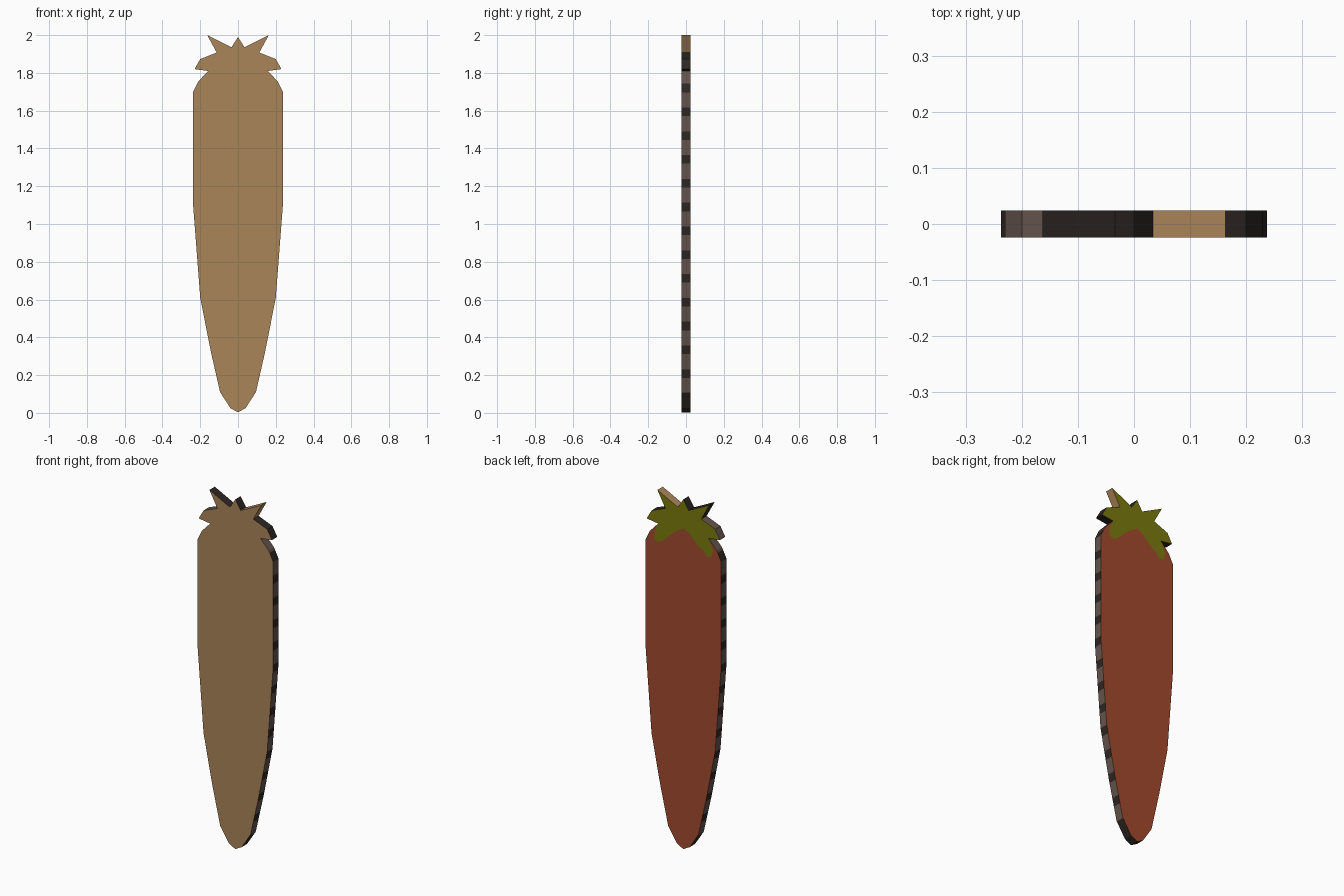
import bpy, bmesh

if "Cube" in bpy.data.objects:
    bpy.data.objects.remove(bpy.data.objects["Cube"])

T = 0.024  # half thickness of the flat cut-out


def material(name, rgb):
    m = bpy.data.materials.new(name)
    lin = [((c / 255 + 0.055) / 1.055) ** 2.4 for c in rgb]
    m.diffuse_color = (*lin, 1)
    m.use_nodes = True
    m.node_tree.nodes["Principled BSDF"].inputs["Base Color"].default_value = m.diffuse_color
    return m


TAN = material("bare_wood", (170, 133, 89))
RED = material("root_red", (163, 73, 46))
GREEN = material("leaf_green", (122, 122, 14))
BROWN = material("edge_brown", (100, 84, 77))
DARK = material("edge_dark", (45, 38, 35))


def finish(name, bm, mats):
    me = bpy.data.meshes.new(name)
    bm.to_mesh(me)
    bm.free()
    for m in mats:
        me.materials.append(m)
    ob = bpy.data.objects.new(name, me)
    bpy.context.collection.objects.link(ob)
    return ob


def plate(name, pts, y, mat):
    """Flat face at depth y; points run counter-clockwise seen from the front."""
    bm = bmesh.new()
    vs = [bm.verts.new((x, y, z)) for x, z in pts]
    bm.faces.new(vs if y < 0 else vs[::-1])
    return finish(name, bm, [mat])


def mirror(pts):
    return [(-x, z) for x, z in reversed(pts)]


# Right half outlines, bottom to top
tip = (0, 0.003)
root = [(0.04, 0.025), (0.095, 0.11), (0.145, 0.33), (0.2, 0.61),
        (0.237, 1.09), (0.237, 1.70), (0.21, 1.755), (0.158, 1.81)]
leaf = [(0.23, 1.82), (0.2, 1.873), (0.113, 1.908), (0.163, 2.0), (0.034, 1.936)]
peak = (0, 1.99)
outline = [tip] + root + leaf + [peak] + mirror(leaf) + mirror(root)

# Painted border between leaves and root on the back, notch to notch
border = [(0.18, 1.765), (0.183, 1.72), (0.16, 1.705), (0.132, 1.717),
          (0.09, 1.757), (0.05, 1.794), (0, 1.824), (-0.04, 1.805),
          (-0.083, 1.758), (-0.126, 1.734), (-0.143, 1.703),
          (-0.176, 1.71), (-0.187, 1.75)]
notch_l = (-root[-1][0], root[-1][1])

# Front and back faces
plate("front_face", outline, -T, TAN)
plate("back_root", [tip] + root + border + mirror(root), T, RED)
plate("back_leaves", leaf + [peak] + mirror(leaf) + [notch_l] + border[::-1] + [root[-1]], T, GREEN)

# Rim, cut into bark bands by height
bm = bmesh.new()
front = [bm.verts.new((x, -T, z)) for x, z in outline]
back = [bm.verts.new((x, T, z)) for x, z in outline]
n = len(outline)
for i in range(n):
    j = (i + 1) % n
    bm.faces.new((front[j], front[i], back[i], back[j]))
PITCH, START, HALF = 0.126, 0.082, 0.023
for k in range(14):
    for s in (-HALF, HALF):
        bmesh.ops.bisect_plane(bm, geom=bm.verts[:] + bm.edges[:] + bm.faces[:],
                               plane_co=(0, 0, START + k * PITCH + s), plane_no=(0, 0, 1))
for f in bm.faces:
    c = f.calc_center_median()
    off = (c.z - START + PITCH / 2) % PITCH - PITCH / 2
    if 0.03 < c.x < 0.165 and c.z > 1.95:
        f.material_index = 2          # bare top edge of one leaf
    elif c.z > 1.8:
        f.material_index = 0 if c.x < -0.15 and c.z > 1.83 else 1
    else:
        f.material_index = 1 if abs(off) < HALF or c.z < 0.06 else 0
finish("rim", bm, [BROWN, DARK, TAN])
